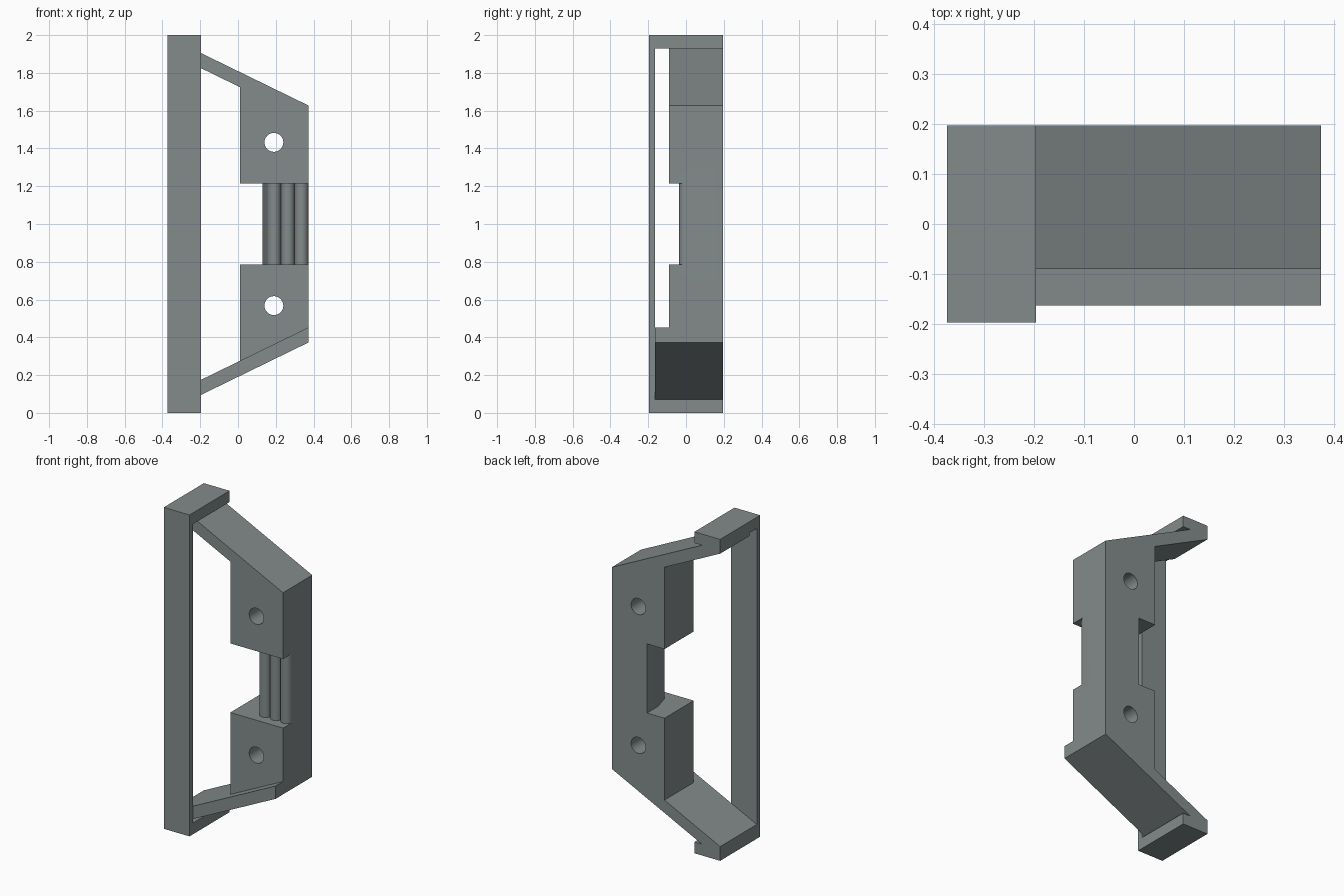
import bpy, bmesh, math
from mathutils import Vector

if "Cube" in bpy.data.objects:
    bpy.data.objects.remove(bpy.data.objects["Cube"])

X0, X1, XW = -0.373, 0.373, -0.196      # left side, right side, inner side of rail
BACK, FRONT = 0.197, -0.197
SLOPE = 0.488

grey = bpy.data.materials.new("slate grey")
grey.diffuse_color = (0.23, 0.26, 0.26, 1)
grey.use_nodes = True
grey.node_tree.nodes["Principled BSDF"].inputs["Base Color"].default_value = grey.diffuse_color


def prism(name, profile, offset, depth):
    """Extrude a closed 3D profile along a depth vector."""
    bm = bmesh.new()
    face = bm.faces.new([bm.verts.new(Vector(p) + Vector(offset)) for p in profile])
    new = bmesh.ops.extrude_face_region(bm, geom=[face])["geom"]
    bmesh.ops.translate(bm, vec=depth, verts=[v for v in new if isinstance(v, bmesh.types.BMVert)])
    bmesh.ops.recalc_face_normals(bm, faces=bm.faces)
    mesh = bpy.data.meshes.new(name)
    bm.to_mesh(mesh)
    bm.free()
    mesh.materials.append(grey)
    ob = bpy.data.objects.new(name, mesh)
    bpy.context.collection.objects.link(ob)
    return ob


def side(name, pts, y0, y1=BACK):
    """Part outlined in x, z and extruded through y."""
    return prism(name, [(x, 0, z) for x, z in pts], (0, y0, 0), (0, y1 - y0, 0))


def rect(xa, xb, za, zb):
    return [(xa, za), (xb, za), (xb, zb), (xa, zb)]


def combine(target, other, operation):
    mod = target.modifiers.new(operation, 'BOOLEAN')
    mod.operation, mod.object, mod.solver = operation, other, 'EXACT'
    bpy.context.view_layer.objects.active = target
    bpy.ops.object.modifier_apply(modifier=mod.name)
    bpy.data.objects.remove(other)


def low(x):
    """Underside height of the lower sloping arm."""
    return 0.095 + SLOPE * (x - XW)


# thin front rail
bracket = side("bracket", rect(X0, XW, 0, 2), FRONT, -0.163)

parts = []
for top in (False, True):
    def flip(pts):
        return [(x, 2 - z) if top else (x, z) for x, z in pts]
    # end cap, sloping arm and mounting block, mirrored top to bottom
    parts.append(side("end_cap", flip(rect(X0, XW, 0, 0.07)), FRONT))
    t = 0.08
    parts.append(side("sloping_arm", flip([(X0, low(X0)), (X1, low(X1)),
                                           (X1, low(X1) + t), (X0, low(X0) + t)]),
                      -0.09 if top else -0.163))
    parts.append(side("mounting_block", flip([(0.01, low(0.01) + 0.04), (X1, low(X1) + 0.04),
                                              (X1, 0.785), (0.01, 0.785)]), -0.09))

# ribbed grip between the blocks: half-round ribs along the front
r = 0.0363
outline = [(X1, BACK), (0.13, BACK), (0.13, 0.09)]
for i in range(3):
    cx = X1 - r * (5 - 2 * i)
    for k in range(0 if i == 0 else 1, 13):
        a = math.pi * (1 - k / 12)
        outline.append((cx + r * math.cos(a), -r * math.sin(a)))
outline[-1] = (X1, 0)
parts.append(prism("ribbed_grip", [(x, y, 0) for x, y in outline], (0, 0, 0.7), (0, 0, 0.6)))

for p in parts:
    combine(bracket, p, 'UNION')

# round screw holes
for z in (0.568, 1.432):
    ring = [(0.19 + 0.05 * math.cos(a), z + 0.05 * math.sin(a))
            for a in (math.tau * k / 32 for k in range(32))]
    combine(bracket, side("hole_cutter", ring, -0.3, 0.3), 'DIFFERENCE')

bpy.ops.object.select_all(action='DESELECT')
bracket.select_set(True)
bpy.context.view_layer.objects.active = bracket
bpy.ops.object.shade_smooth_by_angle(angle=math.radians(30))
